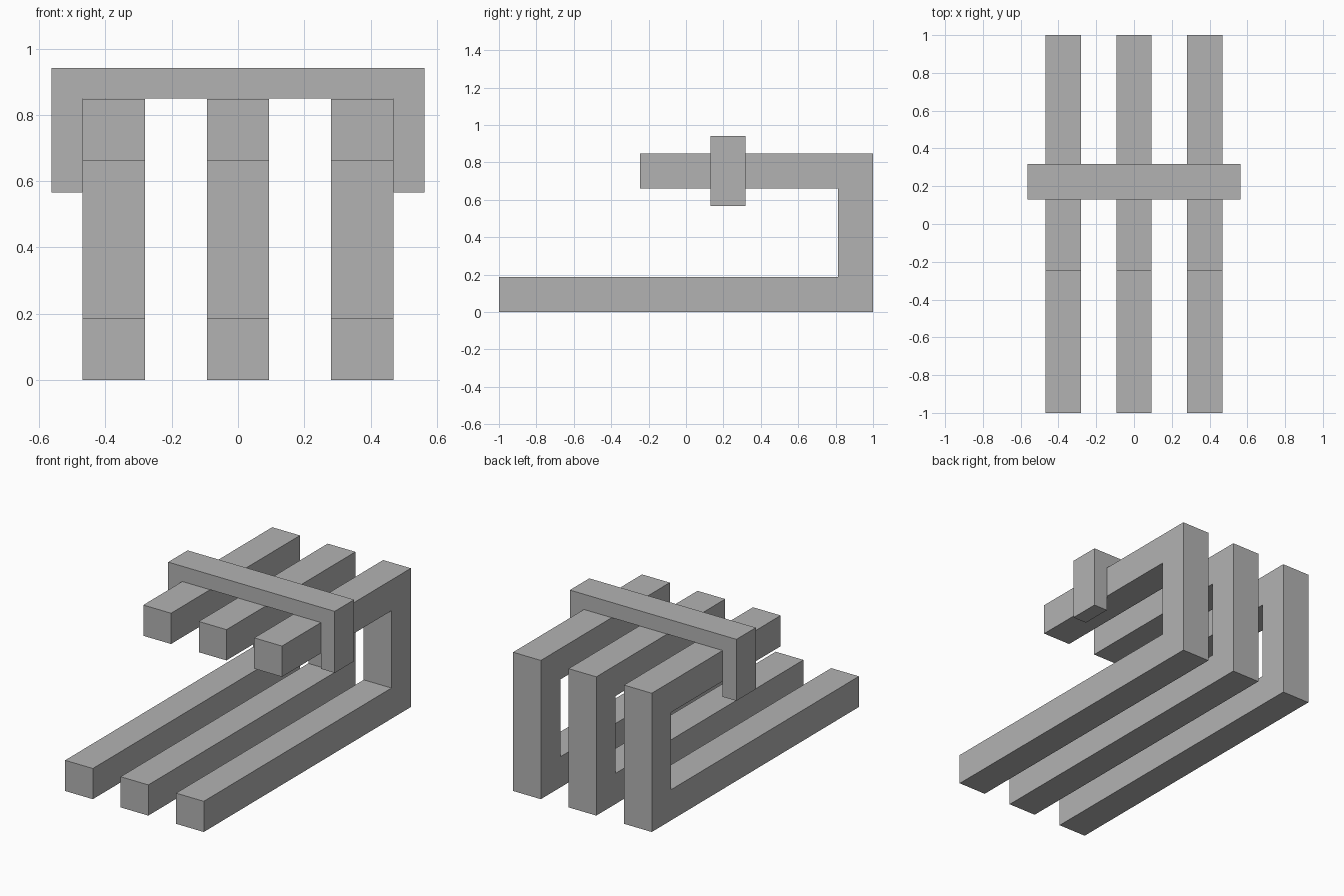
import bpy, bmesh
from mathutils import Vector

if "Cube" in bpy.data.objects:
    bpy.data.objects.remove(bpy.data.objects["Cube"])

grey = bpy.data.materials.new("plain_grey")
grey.diffuse_color = (0.45, 0.45, 0.45, 1)
grey.use_nodes = True
grey.node_tree.nodes["Principled BSDF"].inputs["Base Color"].default_value = grey.diffuse_color


def extrude_profile(name, points, direction):
    """Make a solid by extruding a closed outline of 3D points."""
    bm = bmesh.new()
    face = bm.faces.new([bm.verts.new(p) for p in points])
    out = bmesh.ops.extrude_face_region(bm, geom=[face])
    moved = [g for g in out["geom"] if isinstance(g, bmesh.types.BMVert)]
    bmesh.ops.translate(bm, verts=moved, vec=Vector(direction))
    bmesh.ops.recalc_face_normals(bm, faces=bm.faces)
    mesh = bpy.data.meshes.new(name)
    bm.to_mesh(mesh)
    bm.free()
    mesh.materials.append(grey)
    obj = bpy.data.objects.new(name, mesh)
    bpy.context.collection.objects.link(obj)
    return obj


W = 0.1875  # bar thickness

# Three hooked bars: long foot, upright at the back, shorter arm on top
hook = [(-1, 0), (1, 0), (1, 0.848), (-0.245, 0.848),
        (-0.245, 0.66), (1 - W, 0.66), (1 - W, W), (-1, W)]
for side, x in (("left", -0.375), ("middle", 0), ("right", 0.375)):
    extrude_profile(side + "_hooked_bar",
                    [(x - W / 2, y, z) for y, z in hook], (W, 0, 0))

# Bridge clamped over the three arms, with a short leg on each side
inner, outer = 0.47, 0.563
bridge = [(-outer, 0.566), (-inner, 0.566), (-inner, 0.849), (inner, 0.849),
          (inner, 0.566), (outer, 0.566), (outer, 0.942), (-outer, 0.942)]
extrude_profile("cross_bridge", [(x, 0.13, z) for x, z in bridge], (0, W, 0))
